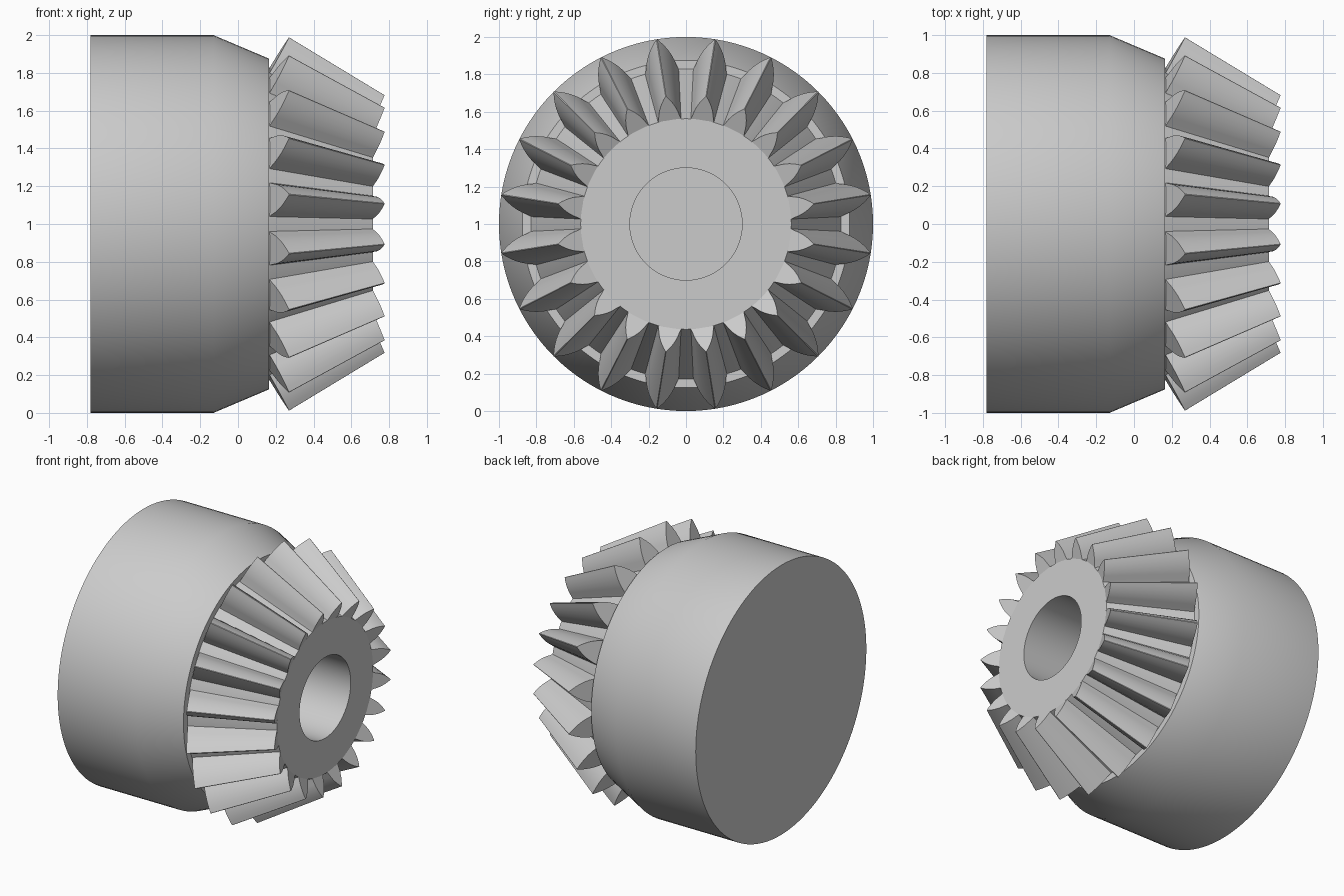
import bpy, bmesh
from math import cos, sin, pi, radians
from mathutils import Matrix, Vector

if "Cube" in bpy.data.objects:
    bpy.data.objects.remove(bpy.data.objects["Cube"], do_unlink=True)

TEETH = 20
AXIS_Z = 1.0

steel = bpy.data.materials.new("plain grey steel")
steel.use_nodes = True
GREY = (0.6, 0.6, 0.6, 1)
steel.diffuse_color = GREY
steel.node_tree.nodes["Principled BSDF"].inputs["Base Color"].default_value = GREY


def finish(bm, name):
    """Turn a bmesh into a smooth-by-angle object on the gear axis."""
    bmesh.ops.recalc_face_normals(bm, faces=bm.faces[:])
    mesh = bpy.data.meshes.new(name)
    bm.to_mesh(mesh)
    bm.free()
    mesh.materials.append(steel)
    obj = bpy.data.objects.new(name, mesh)
    obj.location.z = AXIS_Z
    bpy.context.collection.objects.link(obj)
    bpy.ops.object.select_all(action='DESELECT')
    obj.select_set(True)
    bpy.context.view_layer.objects.active = obj
    bpy.ops.object.shade_smooth_by_angle(angle=radians(30))
    return obj


def lathe(name, profile, steps=120):
    """Revolve (x, radius) points around the x axis."""
    bm = bmesh.new()
    verts = [bm.verts.new((x, 0, r)) for x, r in profile]
    edges = [bm.edges.new(pair) for pair in zip(verts, verts[1:])]
    bmesh.ops.spin(bm, geom=verts + edges, cent=(0, 0, 0), axis=(1, 0, 0),
                   angle=2 * pi, steps=steps, use_duplicate=False)
    bmesh.ops.remove_doubles(bm, verts=bm.verts[:], dist=1e-4)
    return finish(bm, name)


# Hub: closed back, chamfered rim, root cone and blind bore
lathe("hub", [(-0.78, 0), (-0.78, 1), (-0.13, 1), (0.165, 0.875),
              (0.165, 0.83), (0.715, 0.563), (0.715, 0.3),
              (-0.6, 0.3), (-0.6, 0)])

# Tooth half-thickness in degrees against height (root 0, tip 1)
FLANK = [(-0.05, 6.5), (0.03, 6.1), (0.12, 5.6), (0.3, 4.9), (0.45, 4.15),
         (0.6, 3.25), (0.75, 2.2), (0.88, 1.15), (1, 0.12)]
# Root and tip (x, radius) at the wide and narrow ends
HEEL = Vector((0.168, 0.83)), Vector((0.27, 1.0))
TOE = Vector((0.715, 0.565)), Vector((0.776, 0.69))


def tooth_end(bm, end, turn):
    """Outline of one tooth end: up one flank and down the other."""
    outline = [(t, -a) for t, a in FLANK] + [(t, a) for t, a in reversed(FLANK)]
    verts = []
    for t, degrees in outline:
        x, r = end[0].lerp(end[1], t) if t >= 0 else end[0] + (end[1] - end[0]) * t
        angle = radians(degrees)
        verts.append(bm.verts.new(turn @ Vector((x, r * sin(angle), r * cos(angle)))))
    return verts


# Straight tapered teeth
bm = bmesh.new()
for i in range(TEETH):
    turn = Matrix.Rotation((i + 0.5) * 2 * pi / TEETH, 3, 'X')
    heel = tooth_end(bm, HEEL, turn)
    toe = tooth_end(bm, TOE, turn)
    bm.faces.new(heel)
    bm.faces.new(toe)
    for k in range(len(heel)):
        n = (k + 1) % len(heel)
        bm.faces.new((heel[k], heel[n], toe[n], toe[k]))
finish(bm, "gear_teeth")
